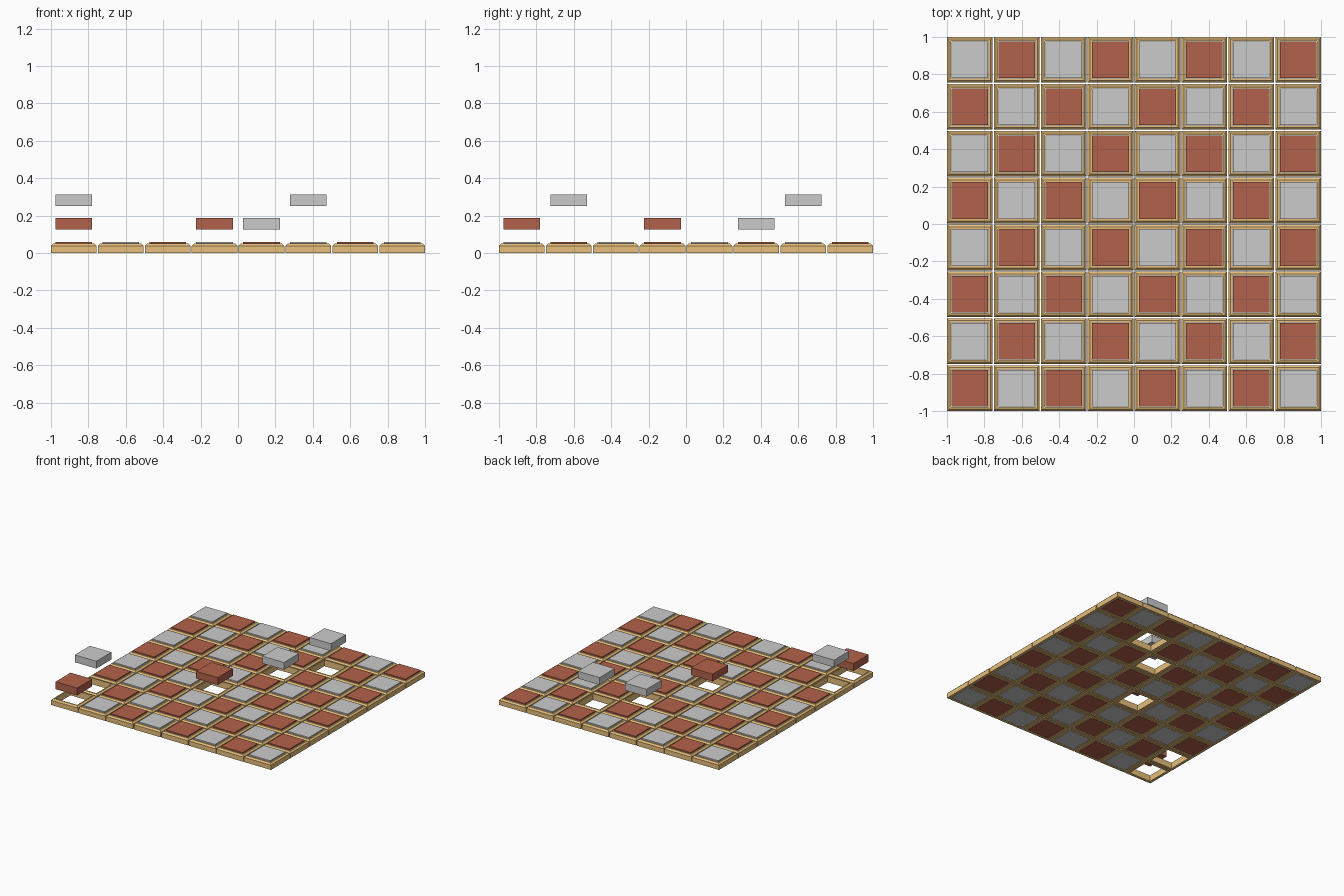
import bpy, bmesh

if "Cube" in bpy.data.objects:
    bpy.data.objects.remove(bpy.data.objects["Cube"])

N = 8
W = 0.244                    # frame outer width
PITCH = (2 - W) / (N - 1)
TILE, TILE_H = 0.196, 0.06
# floating tiles: (column, row) -> lift
LIFTED = {(0, 0): 0.127, (0, 1): 0.252, (3, 3): 0.127, (4, 5): 0.127, (5, 6): 0.252}


def material(name, color):
    m = bpy.data.materials.new(name)
    m.diffuse_color = (*color, 1)
    m.use_nodes = True
    m.node_tree.nodes["Principled BSDF"].inputs["Base Color"].default_value = m.diffuse_color
    return m


def loft(name, sections, closed, mat=None):
    """Square sections (half width, z) joined by quads; closed makes a ring."""
    bm = bmesh.new()
    loops = [[bm.verts.new((sx * h, sy * h, z)) for sx, sy in
              ((-1, -1), (1, -1), (1, 1), (-1, 1))] for h, z in sections]
    pairs = list(zip(loops, loops[1:]))
    if closed:
        pairs.append((loops[-1], loops[0]))
    else:
        bm.faces.new(loops[0])
        bm.faces.new(loops[-1])
    for a, b in pairs:
        for i in range(4):
            j = (i + 1) % 4
            bm.faces.new((a[i], a[j], b[j], b[i]))
    bmesh.ops.recalc_face_normals(bm, faces=bm.faces)
    me = bpy.data.meshes.new(name)
    bm.to_mesh(me)
    bm.free()
    if mat:
        me.materials.append(mat)
    return me


def place(name, mesh, loc):
    ob = bpy.data.objects.new(name, mesh)
    ob.location = loc
    bpy.context.collection.objects.link(ob)


gold = material("gold", (0.8, 0.52, 0.2))
red = material("dark_red", (0.45, 0.12, 0.07))

# frame ring with a sloped outer top edge, and plain box tiles
frame = loft("frame", [(0.100, 0), (W / 2, 0), (W / 2, 0.039),
                       (0.110, 0.051), (0.100, 0.051)], True, gold)
box = [(TILE / 2, 0), (TILE / 2, TILE_H)]
red_tile = loft("red_tile", box, False, red)
grey_tile = loft("grey_tile", box, False)

for c in range(N):
    for r in range(N):
        x, y = -1 + W / 2 + c * PITCH, -1 + W / 2 + r * PITCH
        place(f"frame_{c}_{r}", frame, (x, y, 0))
        kind, mesh = ("grey", grey_tile) if (c + r) % 2 else ("red", red_tile)
        place(f"{kind}_tile_{c}_{r}", mesh, (x, y, LIFTED.get((c, r), 0)))
